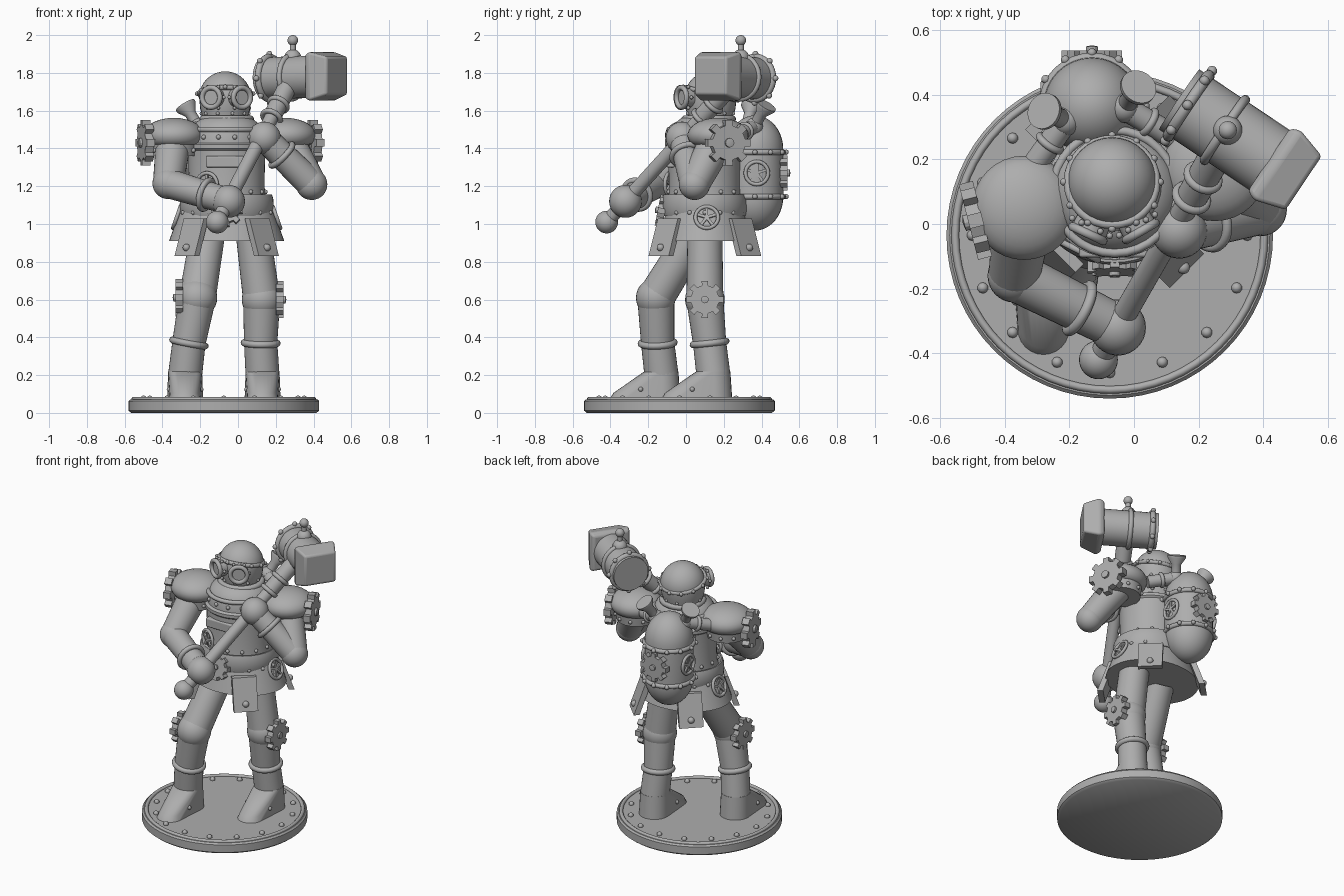
import bpy, bmesh
from math import sin, cos, pi, radians
from mathutils import Vector as V, Matrix

cube = bpy.data.objects.get("Cube")
if cube:
    bpy.data.objects.remove(cube)

mat = bpy.data.materials.new("plain_grey")
mat.use_nodes = True
grey = (0.42, 0.42, 0.42, 1)
mat.diffuse_color = grey
mat.node_tree.nodes["Principled BSDF"].inputs["Base Color"].default_value = grey


def finish(name, bm, sharp=40):
    """Turn a bmesh into a smooth shaded object that keeps its sharp edges."""
    bmesh.ops.remove_doubles(bm, verts=bm.verts, dist=0.0003)
    bmesh.ops.recalc_face_normals(bm, faces=bm.faces)
    for f in bm.faces:
        f.smooth = True
    for e in bm.edges:
        e.smooth = e.calc_face_angle(0) < radians(sharp)
    me = bpy.data.meshes.new(name)
    bm.to_mesh(me)
    bm.free()
    me.materials.append(mat)
    ob = bpy.data.objects.new(name, me)
    bpy.context.collection.objects.link(ob)
    return ob


def frame(loc, axis=(0, 0, 1)):
    return Matrix.Translation(loc) @ V(axis).to_track_quat('Z', 'Y').to_matrix().to_4x4()


def add_lathe(bm, pts, loc, axis=(0, 0, 1), sx=1, sy=1, n=32, loop=False):
    m = frame(loc, axis)
    rings = [[bm.verts.new(m @ V((r * sx * cos(2 * pi * i / n), r * sy * sin(2 * pi * i / n), z)))
              for i in range(n)] for r, z in pts]
    for a, b in zip(rings, rings[1:] + rings[:1] if loop else rings[1:]):
        for i in range(n):
            j = (i + 1) % n
            bm.faces.new((a[i], a[j], b[j], b[i]))


def lathe(name, pts, loc, axis=(0, 0, 1), **kw):
    bm = bmesh.new()
    add_lathe(bm, pts, loc, axis, **kw)
    return finish(name, bm)


def tube(name, a, b, r1, r2=None):
    a, b = V(a), V(b)
    h, r2 = (b - a).length, r2 or r1
    return lathe(name, [(0, 0), (r1, 0), (r2, h), (0, h)], a, b - a)


def arc(r, h, start, end, z=0, steps=10):
    """Profile of an ellipse arc, angles in degrees."""
    t = [radians(start + (end - start) * i / steps) for i in range(steps + 1)]
    return [(r * cos(k), z + h * sin(k)) for k in t]


def ball(name, loc, r):
    return lathe(name, arc(r, r, -90, 90, steps=14), loc)


def ring(name, loc, axis, big, small, **kw):
    pts = [(big + small * cos(k * pi / 5), small * sin(k * pi / 5)) for k in range(10)]
    return lathe(name, pts, loc, axis, loop=True, **kw)


def rivets(name, loc, axis, radius, count, size, sx=1, sy=1):
    bm = bmesh.new()
    m = frame(loc, axis)
    for i in range(count):
        t = 2 * pi * i / count
        p = m @ V((radius * sx * cos(t), radius * sy * sin(t), 0))
        bmesh.ops.create_uvsphere(bm, u_segments=10, v_segments=6, radius=size,
                                  matrix=Matrix.Translation(p))
    return finish(name, bm)


def gear(name, loc, axis, r, depth, teeth=8):
    bm = bmesh.new()
    m, step = frame(loc, axis), 2 * pi / teeth
    pts = []
    for i in range(teeth):
        for k, q in ((-.27, .76), (-.22, 1), (.22, 1), (.27, .76)):
            t = step * (i + k)
            pts.append((q * r * cos(t), q * r * sin(t)))
    low, high = [[bm.verts.new(m @ V((x, y, z))) for x, y in pts] for z in (-depth / 2, depth / 2)]
    bm.faces.new(low)
    bm.faces.new(high)
    for i in range(len(pts)):
        j = (i + 1) % len(pts)
        bm.faces.new((low[i], low[j], high[j], high[i]))
    add_lathe(bm, [(0, depth * .9), (r * .2, depth * .8), (r * .2, 0)], loc, axis, n=12)
    return finish(name, bm, 25)


def wheel(name, loc, axis, r):
    """Rim with five spokes."""
    ring(name + "_rim", loc, axis, r, r * .17)
    bm, m = bmesh.new(), frame(loc, axis)
    for i in range(5):
        spin = Matrix.Rotation(2 * pi * i / 5 + pi / 2, 4, 'Z')
        bmesh.ops.create_cube(bm, size=1, matrix=m @ spin @ Matrix.Translation((r / 2, 0, 0))
                              @ Matrix.Diagonal((r, r * .25, r * .2, 1)))
    return finish(name + "_spokes", bm)


def hull(name, points, bevel=0):
    bm = bmesh.new()
    for p in points:
        bm.verts.new(p)
    bmesh.ops.convex_hull(bm, input=bm.verts)
    bmesh.ops.dissolve_limit(bm, angle_limit=.02, verts=bm.verts, edges=bm.edges)
    ob = finish(name, bm)
    if bevel:
        mod = ob.modifiers.new("soft_edges", 'BEVEL')
        mod.width, mod.segments = bevel, 3
    return ob


# Round stand
stand = V((-.075, -.035, 0))
lathe("stand", [(0, 0), (.49, 0), (.505, .012), (.505, .062), (.495, .072), (0, .072)], stand, n=64)
ring("stand_rim", stand + V((0, 0, .072)), (0, 0, 1), .478, .012, n=64)
rivets("stand_rivets", stand + V((0, 0, .075)), (0, 0, 1), .425, 16, .017)

# Legs and boots: side, hip, knee, ankle, toe y, boot x
legs = (("left", 1, (.08, .1, .95), (.125, .1, .6), (.12, .125, .37), -.127, .13),
        ("right", -1, (-.16, .05, .95), (-.215, -.16, .61), (-.26, -.15, .37), -.4, -.28))
for side, s, hip, knee, ankle, toe, bx in legs:
    heel = V((bx, ankle[1] + .02, .2))
    tube(side + "_thigh", hip, knee, .092, .098)
    ball(side + "_knee", knee, .105)
    tube(side + "_shin", knee, ankle, .098, .088)
    tube(side + "_boot_shaft", ankle, heel, .088, .09)
    ring(side + "_boot_ring", ankle, V(knee) - V(ankle), .088, .018)
    gear(side + "_knee_gear", V(knee) + V((s * .095, 0, 0)), (s, 0, 0), .1, .04)
    outline = []
    for cy, z, r in ((heel.y, .22, .09), (heel.y + .005, .07, .095),
                     (toe + .075, .07, .08), (toe + .085, .105, .07)):
        outline += [(bx + r * cos(k * pi / 12), cy + r * sin(k * pi / 12), z) for k in range(24)]
    hull(side + "_boot", outline)
    rivets(side + "_boot_rivets", (bx, toe + .16, .125), (0, 0, 1), .085, 2, .013)

# Skirt, belt and the four hanging plates
body = V((-.06, .1, 0))
up = (0, 0, 1)
lathe("skirt", [(0, 1.1), (.78, 1.1), (1, .91), (0, .91)], body, sx=.305, sy=.25, n=48)
ring("belt", body + V((0, 0, 1.1)), up, 1, .06, sx=.235, sy=.215, n=48).scale.z = 1
rivets("belt_rivets", body + V((0, 0, 1.06)), up, 1, 16, .012, .25, .21)
for sx in (-1, 1):
    for sy in (-1, 1):
        mid = body + V((sx * .2, sy * .222, 0))
        n, w = V((sx, sy, 0)).normalized(), V((-sy, sx, 0)).normalized()
        pts = [mid + n * (o + d) + w * k + V((0, 0, z)) for z, o in ((.83, .015), (1.03, -.055))
               for d in (-.018, .018) for k in (-.075, .075)]
        hull("skirt_plate", pts)
        ball("skirt_plate_rivet", mid + n * .018 + V((0, 0, .875)), .02)
    wheel("skirt_wheel", body + V((sx * .265, .01, 1.035)), (sx, 0, .35), .06)
gear("belt_gear", (-.06, -.13, 1.07), (0, -1, .2), .085, .04)

# Torso
lathe("torso", [(0, 1.08), (1, 1.08), (.93, 1.2), (.95, 1.39), (1, 1.4), (1, 1.42), (.92, 1.43),
                (.9, 1.49), (.8, 1.53), (.55, 1.57), (0, 1.57)], body, sx=.215, sy=.205, n=48)
ring("chest_collar", body + V((0, 0, 1.5)), up, .19, .014)
ring("neck_ring", body + V((0, .02, 1.555)), up, .125, .02)
rivets("chest_rivets", body + V((0, 0, 1.46)), up, 1, 14, .013, .195, .188)
hull("chest_panel", [(x, y, z) for x in (-.17, .05) for y in (-.103, .0) for z in (1.3, 1.36)], .008)
wheel("chest_wheel", (-.165, -.085, 1.21), (-.45, -.9, 0), .06)
rivets("waist_rivets", body + V((0, 0, 1.17)), up, 1, 14, .012, .206, .196)

# Diving helmet
head = V((-.068, .13, 1.67))
lathe("helmet", arc(.138, .138, 90, 0) + [(.132, -.06), (.112, -.13), (0, -.14)], head)
tilt = (0, .25, 1)
ring("helmet_band", head + V((0, 0, .02)), tilt, .137, .013)
rivets("helmet_rivets", head + V((0, 0, .02)), tilt, .149, 12, .012)
rivets("mask_rivets", head + V((0, 0, -.085)), up, .126, 10, .01)
for side, d in (("left", V((.5, -.86, 0))), ("right", V((-.42, -.9, 0)))):
    tube(side + "_goggle", head + d * .07, head + d * .175, .052, .056)
    ring(side + "_goggle_rim", head + d * .178, d, .052, .014)
    rivets(side + "_goggle_rivets", head + d * .155, d, .064, 6, .01)

# Hammer shaft and grip
butt, top = V((-.11, -.42, 1.01)), V((.28, .26, 1.76))
along = (top - butt).normalized()
ball("hammer_pommel", butt, .06)
tube("hammer_shaft", butt, top, .037)
tube("hammer_neck", butt + along * .8, top, .048, .052)
for k in (.8, .9):
    ring("hammer_neck_ring", butt + along * k, along, .05, .014)

# Arms: shoulder, elbow, hand and outward direction of the shoulder gear
arms = (("left", (.25, .17, 1.45), (.39, .045, 1.21), (.14, -.02, 1.455), (.94, .33, 0)),
        ("right", (-.34, .05, 1.45), (-.37, -.16, 1.215), (-.05, -.32, 1.12), (-.97, -.25, 0)))
for side, sh, el, hand, out in arms:
    sh, el, hand, out = V(sh), V(el), V(hand), V(out)
    tube(side + "_upper_arm", sh, el, .095, .08)
    ball(side + "_elbow", el, .083)
    tube(side + "_forearm", el, hand, .078, .07)
    ball(side + "_hand", hand, .087)
    ring(side + "_cuff", el.lerp(hand, .63), hand - el, .078, .016)
    lathe(side + "_pauldron", [(0, -.09), (.122, -.09), (.13, -.03)] + arc(.162, .092, -30, 90, .02), sh)
    rivets(side + "_pauldron_rivets", sh + V((0, 0, -.06)), up, .128, 10, .012)
    gear(side + "_shoulder_gear", sh + out * .155 + V((0, 0, -.02)), out, .122, .045)
    lathe(side + "_gear_hub", [(0, .17), (.045, .17), (.05, .1)], sh + V((0, 0, -.02)), out)

# Hammer head
back, face = V((.14, .385, 1.77)), V((.525, .127, 1.785))
ax = (face - back).normalized()
side = ax.cross(V(up)).normalized()
tube("hammer_barrel", back, face - ax * .08, .112)
ring("hammer_back_flange", back + ax * .035, ax, .113, .018)
rivets("hammer_back_rivets", back + ax * .035, ax, .13, 8, .016)
ring("hammer_mid_ring", back + ax * .17, ax, .113, .015)
hull("hammer_block", [face - ax * d + side * (i * h) + V((0, 0, j * h))
                      for d, h in ((.13, .115), (.1, .13), (0, .1)) for i in (-1, 1) for j in (-1, 1)], .012)
stem = V((.29, .29, 1.88))
ball("valve_base", stem, .045)
tube("valve_stem", stem, stem + V((0, 0, .09)), .016)
ball("valve_knob", stem + V((0, 0, .092)), .028)

# Back tank
tank = V((-.13, .365, 1.27))
lathe("tank", arc(.15, .18, -90, 0, -.125) + arc(.15, .18, 0, 90, .125), tank)
for z in (-.125, .11):
    ring("tank_band", tank + V((0, 0, z)), up, .15, .015)
    rivets("tank_rivets", tank + V((0, 0, z)), up, .165, 12, .014)
gear("tank_gear", tank + V((0, .152, 0)), (0, 1, 0), .095, .04)
for s in (-1, 1):
    wheel("tank_wheel", tank + V((s * .15, .01, 0)), (s, 0, 0), .06)
lathe("tank_mount", [(0, -.12), (.09, -.12), (.09, .12), (0, .12)], (-.1, .26, 1.28), (0, 1, 0))

# Funnels and feed pipes
pipes = (("left", (-.03, .36, 1.515), (.015, .425, 1.63), (.12, .27, 1.47)),
         ("right", (-.21, .32, 1.515), (-.28, .35, 1.63), (-.31, .18, 1.47)))
for name, joint, mouth, end in pipes:
    ball(name + "_pipe_joint", joint, .047)
    tube(name + "_feed_pipe", joint, end, .038)
    axis = V(mouth) - V(joint)
    lathe(name + "_funnel", [(.03, 0), (.03, .6 * axis.length), (.057, .9 * axis.length),
                             (.057, axis.length), (0, axis.length)], joint, axis)
    ring(name + "_pipe_ring", V(joint).lerp(V(end), .5), V(end) - V(joint), .038, .012)
